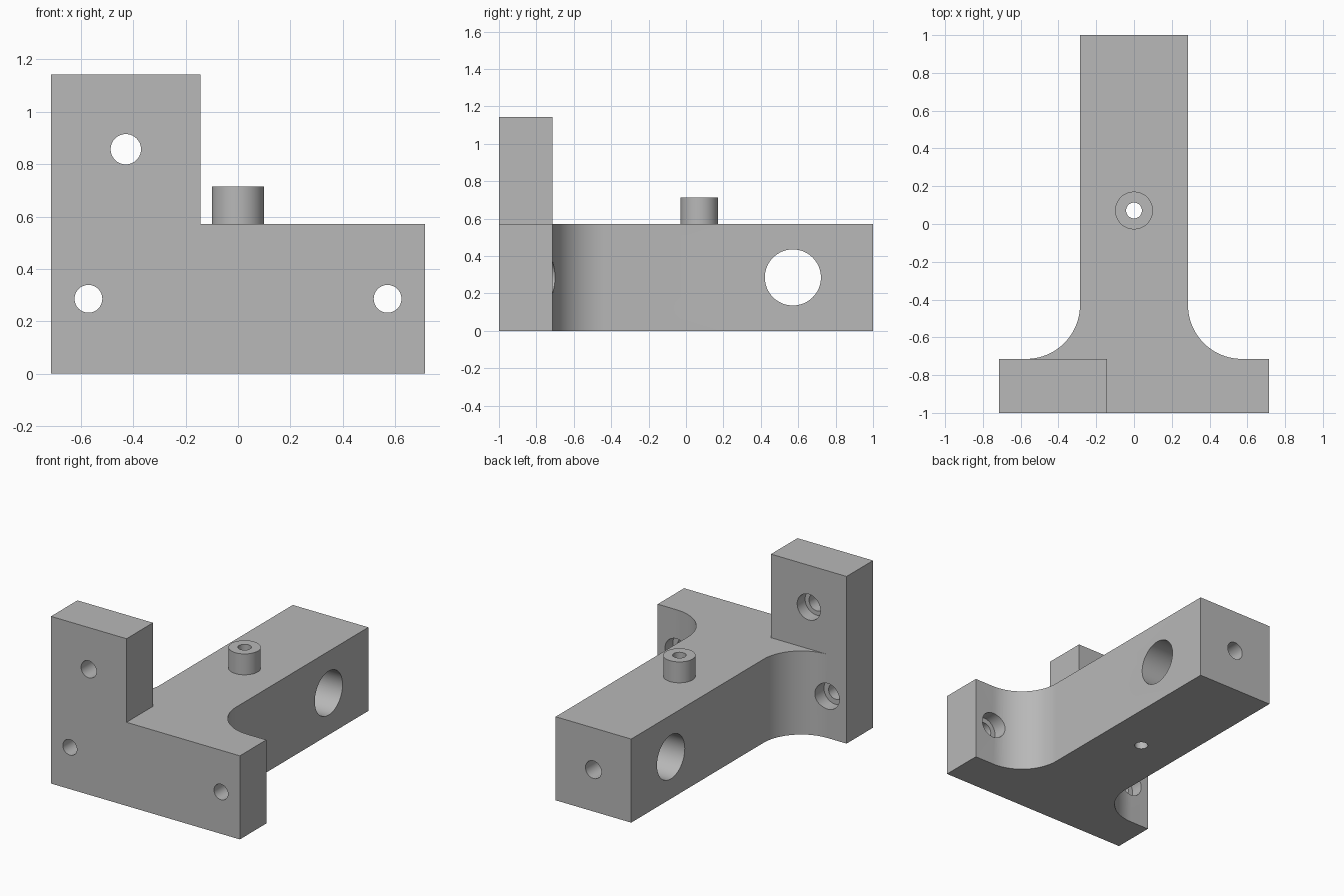
import bpy
import bmesh
from math import cos, sin, pi, radians
from mathutils import Matrix, Vector

U = 1 / 35          # one millimetre of the part in scene units

cube = bpy.data.objects.get("Cube")
if cube:
    bpy.data.objects.remove(cube, do_unlink=True)

grey = bpy.data.materials.new("plain grey")
grey.use_nodes = True
colour = (0.48, 0.48, 0.48, 1)
grey.diffuse_color = colour
grey.node_tree.nodes["Principled BSDF"].inputs["Base Color"].default_value = colour


def add_object(name, bm):
    bmesh.ops.recalc_face_normals(bm, faces=bm.faces)
    mesh = bpy.data.meshes.new(name)
    bm.to_mesh(mesh)
    bm.free()
    mesh.materials.append(grey)
    obj = bpy.data.objects.new(name, mesh)
    bpy.context.collection.objects.link(obj)
    return obj


def prism(name, outline, z0, z1):
    """Extrude a plan outline straight up."""
    bm = bmesh.new()
    face = bm.faces.new([bm.verts.new((x, y, z0)) for x, y in outline])
    top = bmesh.ops.extrude_face_region(bm, geom=[face])["geom"]
    verts = [v for v in top if isinstance(v, bmesh.types.BMVert)]
    bmesh.ops.translate(bm, verts=verts, vec=(0, 0, z1 - z0))
    return add_object(name, bm)


def rod(name, start, end, radius):
    """Round bar between two points."""
    a, b = Vector(start), Vector(end)
    turn = Vector((0, 0, 1)).rotation_difference(b - a).to_matrix().to_4x4()
    bm = bmesh.new()
    bmesh.ops.create_cone(bm, cap_ends=True, segments=64, radius1=radius,
                          radius2=radius, depth=(b - a).length,
                          matrix=Matrix.Translation((a + b) / 2) @ turn)
    return add_object(name, bm)


def combine(body, tool, operation):
    """Apply a boolean and discard its tool."""
    mod = body.modifiers.new("combine", "BOOLEAN")
    mod.operation, mod.solver, mod.object = operation, "EXACT", tool
    bpy.context.view_layer.objects.active = body
    bpy.ops.object.modifier_apply(modifier=mod.name)
    bpy.data.objects.remove(tool, do_unlink=True)


half, arm, back = 25 * U, 10 * U, -25 * U    # flange half, arm half, flange back
deck, mid, fillet = 20 * U, 10 * U, 10 * U

# T-shaped base with a rounded corner each side of the arm
arc = [(arm + fillet - fillet * cos(t), back + fillet - fillet * sin(t))
       for t in (pi / 2 * (1 - i / 24) for i in range(25))]
right_side = [(half, -1), (half, back)] + arc + [(arm, 1)]
outline = right_side + [(-x, y) for x, y in reversed(right_side)]
bracket = prism("bracket", outline, 0, deck)

# Upright plate on the right half of the flange
edge = -5 * U
plate = prism("upright", [(-half, -1), (edge, -1), (edge, back), (-half, back)],
              mid, 40 * U)
combine(bracket, plate, "UNION")

# Spigot on the arm
peg_y = 2.5 * U
combine(bracket, rod("spigot", (0, peg_y, mid), (0, peg_y, 25 * U), 0.1), "UNION")

# Vertical bore through the spigot, cross bore through the arm, end bore
cross_y = 20 * U
bores = [((0, peg_y, -1), (0, peg_y, 1), 0.042),
         ((-1, cross_y, mid), (1, cross_y, mid), 0.15),
         ((0, cross_y, mid), (0, 1.2, mid), 0.06)]

# Counterbored screw holes through the flange and upright
for x, z, r in ((-20 * U, mid, 0.053), (20 * U, mid, 0.053), (-15 * U, 30 * U, 0.058)):
    bores.append(((x, -1.2, z), (x, -0.6, z), r))
    bores.append(((x, back - 3 * U, z), (x, -0.5, z), 0.088))

for start, end, radius in bores:
    combine(bracket, rod("bore", start, end, radius), "DIFFERENCE")

bpy.ops.object.select_all(action="DESELECT")
bracket.select_set(True)
bpy.context.view_layer.objects.active = bracket
bpy.ops.object.shade_smooth_by_angle(angle=radians(30))
